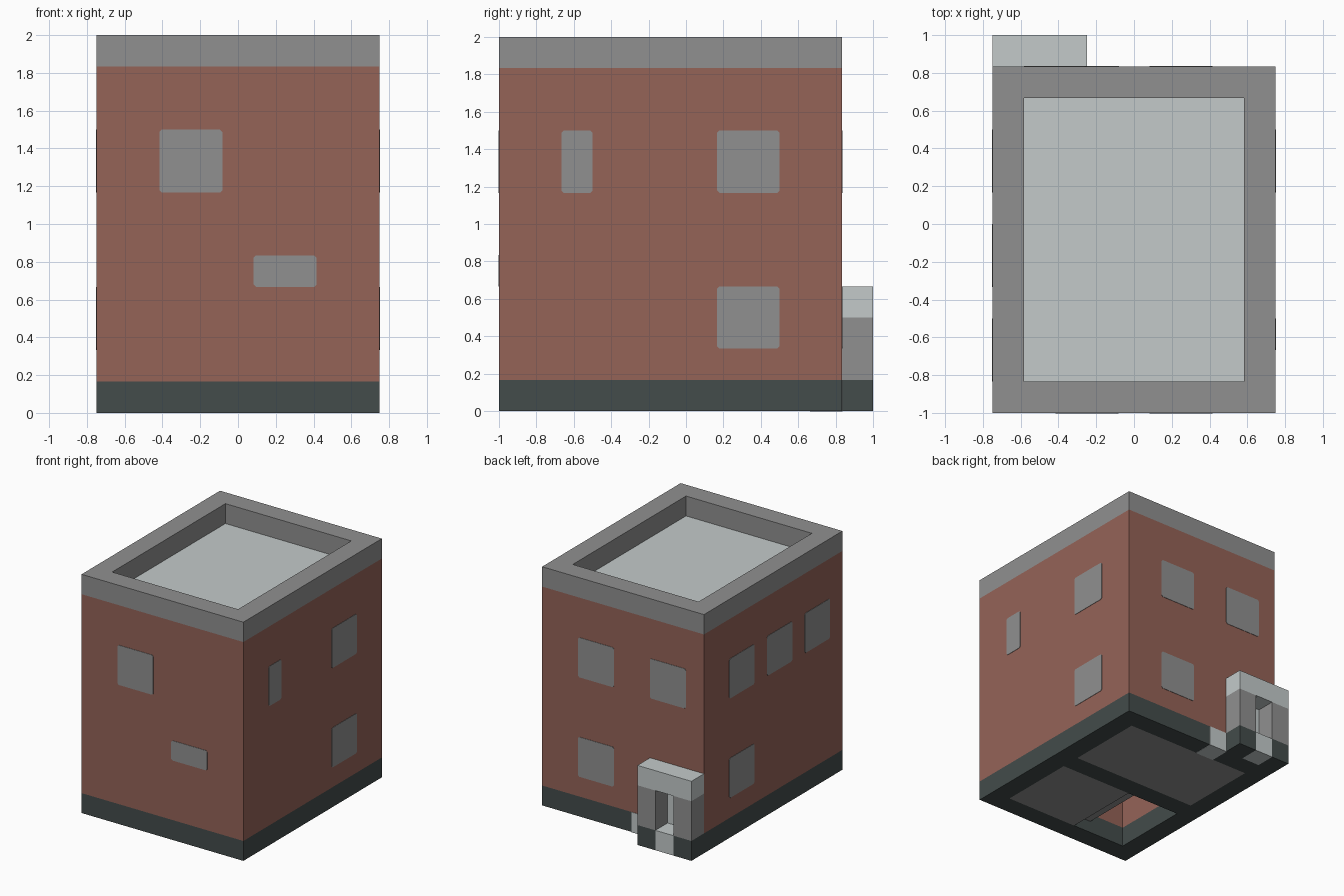
import bpy, bmesh

cube = bpy.data.objects.get("Cube")
if cube:
    bpy.data.objects.remove(cube, do_unlink=True)

U = 1 / 6            # building module
E = 0.003            # small offset for flush plates
X0, X1, Y0, Y1 = -4.5, 4.5, -6, 5   # outer footprint in modules


def material(name, rgb):
    col = [(c / 255) ** 2.2 for c in rgb] + [1]
    m = bpy.data.materials.new(name)
    m.use_nodes = True
    m.diffuse_color = col
    m.node_tree.nodes["Principled BSDF"].inputs["Base Color"].default_value = col
    return m


brick = material("brick red", (147, 99, 88))
grey = material("mid grey", (143, 143, 143))
pale = material("pale grey", (194, 201, 201))
dark = material("dark slate", (69, 77, 76))


def finish(name, bm, mat):
    bmesh.ops.recalc_face_normals(bm, faces=bm.faces)
    me = bpy.data.meshes.new(name)
    bm.to_mesh(me)
    bm.free()
    me.materials.append(mat)
    ob = bpy.data.objects.new(name, me)
    bpy.context.collection.objects.link(ob)
    return ob


def box(name, mat, x0, x1, y0, y1, z0, z1, grow=0):
    """Box given in modules, optionally grown sideways to cover a wall."""
    bm = bmesh.new()
    bmesh.ops.create_cube(bm, size=1)
    for v in bm.verts:
        for i, (a, b) in enumerate(((x0, x1), (y0, y1), (z0, z1))):
            side = 1 if v.co[i] > 0 else -1
            v.co[i] = (b if side > 0 else a) * U + (side * grow if i < 2 else 0)
    return finish(name, bm, mat)


def ring(name, mat, z0, z1):
    """Hollow wall course, one module thick, around the footprint."""
    bm = bmesh.new()
    loops = []
    for t, z in ((0, z0), (0, z1), (1, z1), (1, z0)):
        a, b, c, d = X0 + t, X1 - t, Y0 + t, Y1 - t
        loops.append([bm.verts.new((x * U, y * U, z * U))
                      for x, y in ((a, c), (b, c), (b, d), (a, d))])
    for i, lo in enumerate(loops):
        hi = loops[(i + 1) % 4]
        for j in range(4):
            k = (j + 1) % 4
            bm.faces.new((lo[j], lo[k], hi[k], hi[j]))
    return finish(name, bm, mat)


def window(name, axis, wall, a0, a1, z0, z1):
    """Flush pane with clipped corners on the wall normal to the axis."""
    c = 0.012
    a0, a1, z0, z1 = (v * U for v in (a0, a1, z0, z1))
    outline = [(a0 + c, z0), (a1 - c, z0), (a1, z0 + c), (a1, z1 - c),
               (a1 - c, z1), (a0 + c, z1), (a0, z1 - c), (a0, z0 + c)]
    out = 1 if wall > 0 else -1
    bm = bmesh.new()
    rows = []
    for depth in (-E, E):
        w = wall * U + out * depth
        rows.append([bm.verts.new((w, a, z) if axis == "x" else (a, w, z))
                     for a, z in outline])
        bm.faces.new(rows[-1])
    for j in range(8):
        k = (j + 1) % 8
        bm.faces.new((rows[0][j], rows[0][k], rows[1][k], rows[1][j]))
    finish(name, bm, grey)


# Wall courses and roof
ring("foundation", dark, 0, 1)
ring("brick_walls", brick, 1, 11)
ring("parapet", grey, 11, 12)
box("roof", pale, -3.5, 3.5, -5, 4, 10.5, 11)

# Ground floor: two slabs, a cross footing and an open stairwell
box("cross_footing", dark, -3.5, 3.5, -1, 0, 0, 1)
box("back_floor", grey, -3.5, 3.5, 0, 4, 0, 1)
box("front_floor", grey, -0.5, 3.5, -5, -1, 0, 1)
box("stair_step", grey, -1.5, -0.5, -5, -1, 0.6, 1)

# Windows: start, end, bottom, top along each wall
walls = {
    "front": ("y", Y0, [(-2.5, -0.5, 7, 9), (0.5, 2.5, 4, 5)]),
    "left": ("x", X1, [(-4, -3, 7, 9), (1, 3, 7, 9), (1, 3, 2, 4)]),
    "back": ("y", Y1, [(0.5, 2.5, 7, 9), (-3.5, -1.5, 7, 9), (0.5, 2.5, 2, 4)]),
    "right": ("x", X0, [(1, 3, 7, 9), (-2, 0, 7, 9), (-5, -3, 7, 9), (1, 3, 2, 4)]),
}
for side, (axis, wall, panes) in walls.items():
    for n, pane in enumerate(panes, 1):
        window(f"{side}_window_{n}", axis, wall, *pane)

# Porch at the back: footings, posts, doorstep, door and lintel
for n, x in enumerate((-4.5, -2.5), 1):
    box(f"porch_footing_{n}", dark, x, x + 1, 5, 6, 0, 1)
    box(f"porch_post_{n}", grey, x, x + 1, 5, 6, 1, 3)
box("doorstep", pale, -3.5, -2.5, 5, 6, 0, 1)
box("door", pale, -3.5, -2.5, 5, 5.03, 1, 3)
box("porch_lintel", pale, -4.5, -1.5, 5, 6, 3, 4)

# Pale block set into the footing beside the porch
block = box("footing_block", pale, -1.5, -0.5, 4, 5, -0.01, 1, grow=E)
